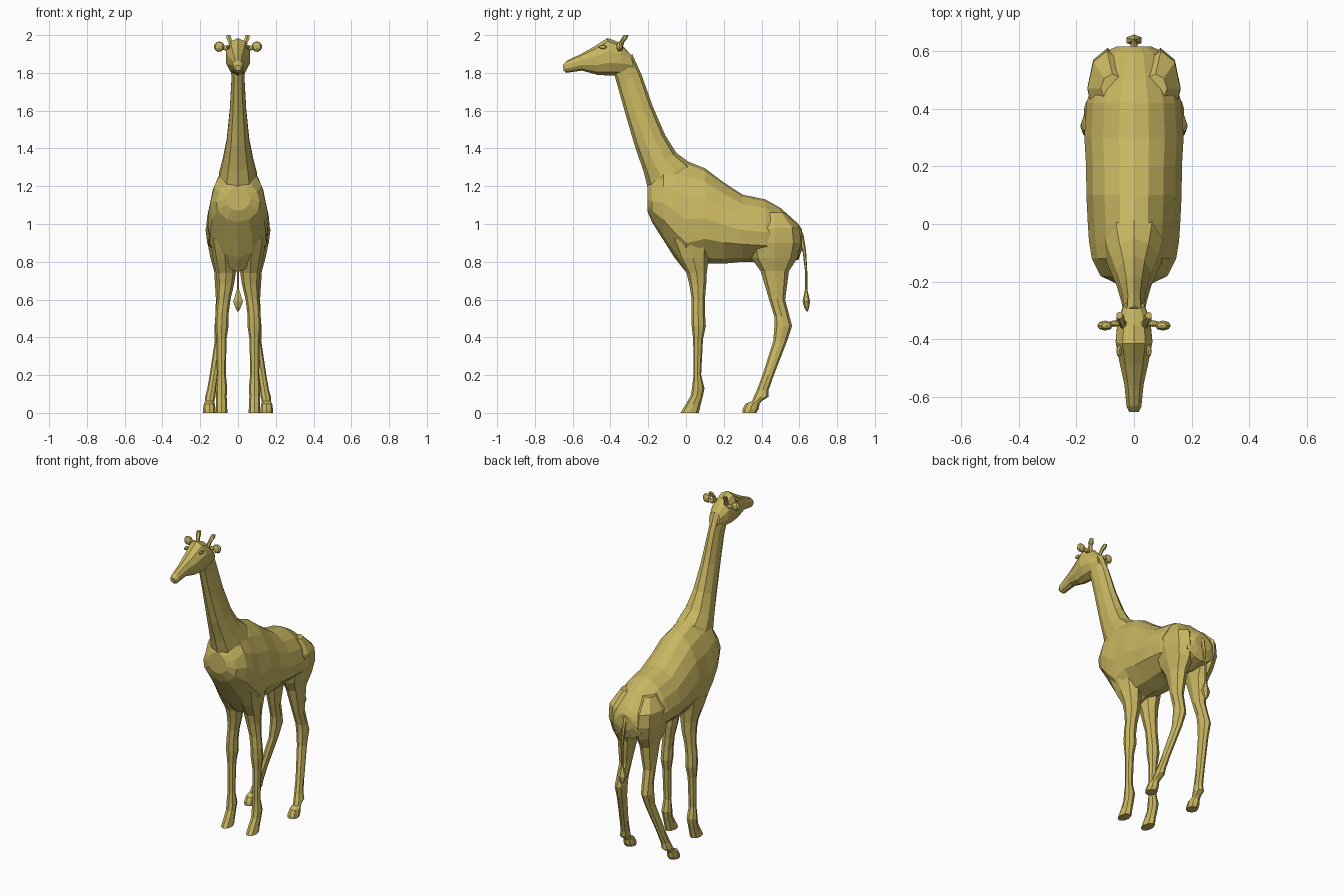
import bpy, bmesh, math
from mathutils import Matrix, Vector

hide = bpy.data.materials.new("hide")
hide.diffuse_color = (0.58, 0.47, 0.12, 1)

# half cross-section of the trunk: (width, height) from spine to belly
HALF = [(0, 1), (.3, .94), (.62, .72), (.86, .38), (1, -.05), (.94, -.48), (.5, -.88), (0, -1)]
TRUNK = HALF + [(-x, h) for x, h in HALF[-2:0:-1]]


def circle(n):
    return [(math.sin(2 * math.pi * i / n), math.cos(2 * math.pi * i / n)) for i in range(n)]


def finish(name, bm, mirror):
    bmesh.ops.recalc_face_normals(bm, faces=bm.faces)
    me = bpy.data.meshes.new(name)
    bm.to_mesh(me)
    bm.free()
    me.materials.append(hide)
    ob = bpy.data.objects.new(name, me)
    bpy.context.collection.objects.link(ob)
    if mirror:
        ob.modifiers.new("mirror", 'MIRROR').use_mirror_merge = False
    return ob


def loft(name, rings, profile, mirror=False):
    """Skin rings given as (y1, z1, y2, z2, centre x, half width)."""
    bm = bmesh.new()
    loops = []
    for y1, z1, y2, z2, xc, hw in rings:
        a, b = Vector((xc, y1, z1)), Vector((xc, y2, z2))
        mid, axis = (a + b) / 2, (a - b) / 2
        loops.append([bm.verts.new(mid + axis * h + Vector((hw * w, 0, 0))) for w, h in profile])
    n = len(profile)
    for r, s in zip(loops, loops[1:]):
        for i in range(n):
            j = (i + 1) % n
            bm.faces.new((r[i], r[j], s[j], s[i]))
    bm.faces.new(loops[0])
    bm.faces.new(loops[-1])
    return finish(name, bm, mirror)


def upright(name, rows, sides, mirror=True):
    """Level rings given as (z, front y, back y, centre x, half width)."""
    return loft(name, [(f, z, b, z, xc, hw) for z, f, b, xc, hw in rows], circle(sides), mirror)


def blob(name, centre, size, tilt):
    bm = bmesh.new()
    m = Matrix.Translation(centre) @ Matrix.Rotation(tilt, 4, 'Y') @ Matrix.Diagonal((*size, 1))
    bmesh.ops.create_uvsphere(bm, u_segments=8, v_segments=5, radius=1, matrix=m)
    return finish(name, bm, True)


# trunk, rump to chest: y, top, bottom, half width
trunk = [(.615, .97, .87, .06), (.595, 1.0, .81, .105), (.50, 1.085, .79, .138),
         (.42, 1.13, .80, .165), (.30, 1.155, .80, .172), (.20, 1.22, .79, .166),
         (.10, 1.295, .79, .165), (0, 1.335, .745, .16), (-.06, 1.34, .82, .156),
         (-.12, 1.33, .915, .146), (-.18, 1.24, 1.01, .116), (-.205, 1.2, 1.07, .065)]
loft("body", [(y, t, y, b, 0, w) for y, t, b, w in trunk], TRUNK)

# neck: front edge, back edge, half width
loft("neck", [(-.385, 1.81, -.285, 1.90, 0, .040), (-.365, 1.74, -.235, 1.79, 0, .036),
              (-.32, 1.58, -.175, 1.62, 0, .046), (-.27, 1.41, -.11, 1.47, 0, .063),
              (-.225, 1.28, -.05, 1.375, 0, .086), (-.2, 1.18, .02, 1.325, 0, .105),
              (-.13, 1.05, .08, 1.24, 0, .10)], circle(10))

# head: upper edge, lower edge, half width
loft("head", [(-.652, 1.842, -.648, 1.812, 0, .018), (-.63, 1.865, -.635, 1.80, 0, .027),
              (-.56, 1.898, -.55, 1.812, 0, .035), (-.49, 1.937, -.47, 1.79, 0, .052),
              (-.415, 1.985, -.40, 1.785, 0, .067), (-.35, 1.96, -.33, 1.79, 0, .060),
              (-.295, 1.90, -.27, 1.81, 0, .038)], circle(10))

# horns, ears, eyes
upright("horn", [(1.92, -.375, -.340, .030, .014), (1.965, -.352, -.326, .042, .011),
                 (1.98, -.344, -.312, .047, .015), (2.0, -.330, -.304, .051, .012)], 6)
blob("ear", (.100, -.352, 1.939), (.028, .018, .028), -.15)
blob("ear_stem", (.066, -.345, 1.932), (.022, .012, .014), -.15)
blob("eye", (.052, -.44, 1.937), (.009, .022, .011), .3)

# front legs, shoulder to hoof
upright("front_leg", [(1.02, -.07, .12, .080, .055), (.92, -.09, .13, .086, .062),
                      (.82, -.045, .12, .068, .065), (.74, .003, .11, .064, .052),
                      (.68, .018, .107, .066, .045), (.60, .03, .10, .076, .036),
                      (.53, .028, .10, .084, .035), (.46, .03, .105, .086, .036),
                      (.39, .038, .09, .088, .027), (.20, .04, .08, .088, .024),
                      (.13, .032, .098, .088, .031), (.09, .025, .09, .088, .028),
                      (.045, -.002, .078, .087, .029), (0, -.03, .068, .087, .031)], 8)

# hind legs, thigh to hoof
upright("hind_leg", [(1.06, .42, .52, .075, .040), (.98, .34, .60, .093, .068),
                     (.90, .33, .61, .092, .070), (.82, .345, .59, .080, .066),
                     (.75, .395, .545, .076, .050), (.60, .44, .525, .083, .034),
                     (.51, .468, .548, .088, .032), (.46, .468, .562, .092, .032),
                     (.38, .462, .535, .098, .025), (.20, .405, .465, .128, .022),
                     (.12, .375, .437, .140, .024), (.085, .358, .436, .147, .027),
                     (.062, .35, .40, .150, .024), (.048, .315, .390, .152, .029),
                     (.02, .300, .385, .152, .033), (0, .298, .372, .152, .033)], 8)

# tail with tuft
loft("tail", [(.58, .96, .60, .99, 0, .022), (.595, .92, .622, .945, 0, .015),
              (.618, .85, .636, .855, 0, .009), (.63, .75, .642, .75, 0, .006),
              (.63, .655, .642, .655, 0, .006), (.617, .59, .657, .59, 0, .030),
              (.625, .56, .652, .56, 0, .018), (.638, .538, .646, .538, 0, .004)], circle(6))
